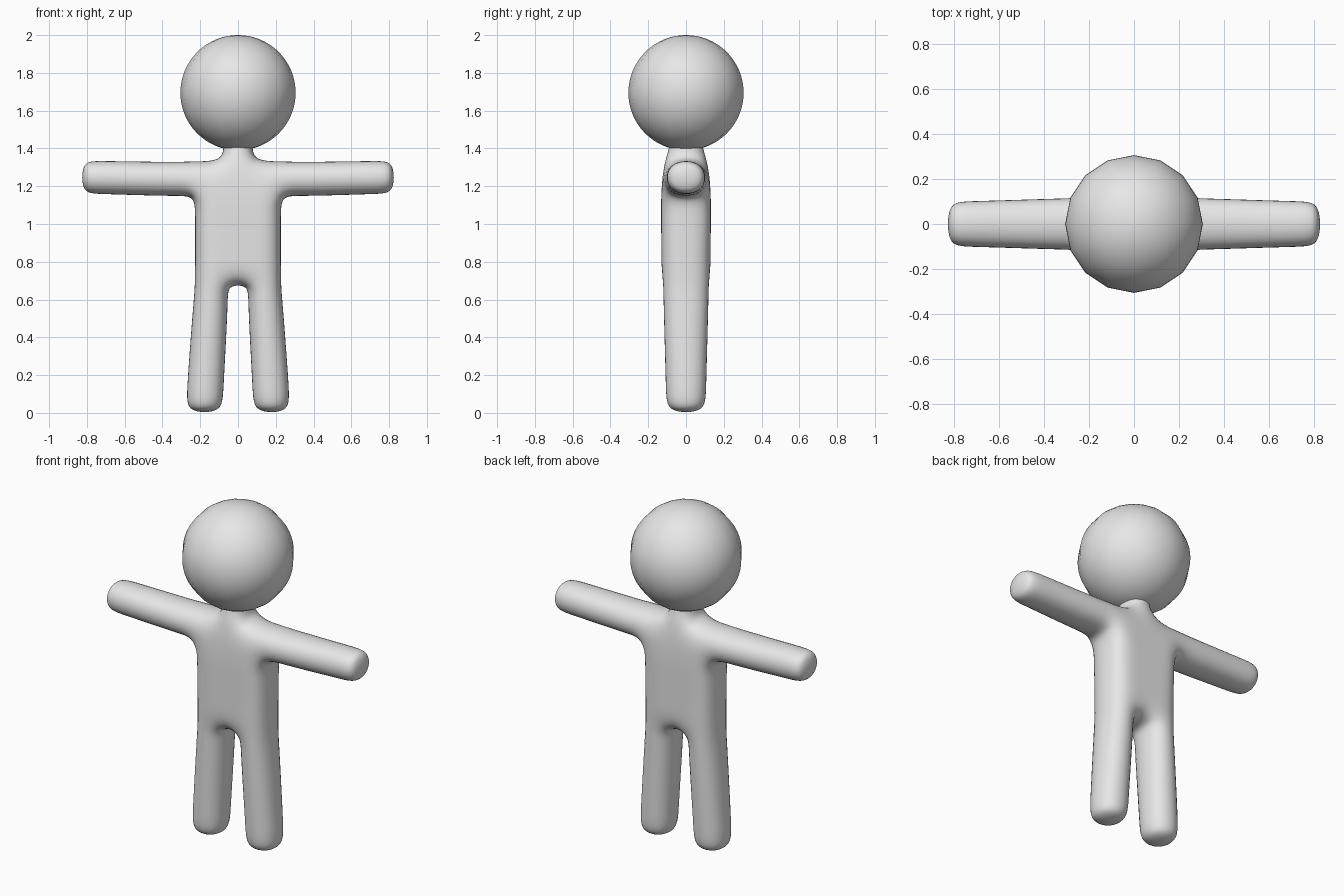
import bpy, bmesh, math

if "Cube" in bpy.data.objects:
    bpy.data.objects.remove(bpy.data.objects["Cube"])

grey = bpy.data.materials.new("light grey")
grey.diffuse_color = (0.8, 0.8, 0.8, 1)
grey.use_nodes = True
grey.node_tree.nodes["Principled BSDF"].inputs["Base Color"].default_value = grey.diffuse_color


def finish(bm, name):
    bmesh.ops.recalc_face_normals(bm, faces=bm.faces)
    for f in bm.faces:
        f.smooth = True
    mesh = bpy.data.meshes.new(name)
    bm.to_mesh(mesh)
    bm.free()
    mesh.materials.append(grey)
    obj = bpy.data.objects.new(name, mesh)
    bpy.context.collection.objects.link(obj)
    return obj


def tube(bm, ring, sections):
    """Continue a four-vertex ring through more sections and cap the end."""
    for coords in sections:
        new = [bm.verts.new(c) for c in coords]
        for i in range(4):
            j = (i + 1) % 4
            bm.faces.new((ring[i], ring[j], new[j], new[i]))
        ring = new
    bm.faces.new(ring)


def flat_ring(x0, x1, y, z):
    return [(x0, -y, z), (x1, -y, z), (x1, y, z), (x0, y, z)]


# Body cage: torso rows of (height, outer x, inner x, depth)
bm = bmesh.new()
rows = []
for z, a, b, y in [(0.67, 0.235, 0.05, 0.13), (0.85, 0.234, 0.06, 0.13),
                   (1.05, 0.233, 0.075, 0.132), (1.145, 0.235, 0.085, 0.132),
                   (1.34, 0.235, 0.09, 0.12)]:
    xs = (-a, -b, b, a)
    rows.append(([bm.verts.new((x, -y, z)) for x in xs],
                 [bm.verts.new((x, y, z)) for x in xs]))

for k, (low, high) in enumerate(zip(rows, rows[1:])):
    for side in (0, 1):
        for i in range(3):
            bm.faces.new((low[side][i], low[side][i + 1],
                          high[side][i + 1], high[side][i]))
    if k < 3:  # the top row stays open for the arms
        for i in (0, 3):
            bm.faces.new((low[0][i], low[1][i], high[1][i], high[0][i]))

# Shoulder tops and crotch
front, back = rows[-1]
for i in (0, 2):
    bm.faces.new((front[i], front[i + 1], back[i + 1], back[i]))
bf, bb = rows[0]
bm.faces.new((bf[1], bf[2], bb[2], bb[1]))

# Neck, ending inside the head
tube(bm, [front[1], front[2], back[2], back[1]],
     [flat_ring(-0.083, 0.083, 0.092, 1.41), flat_ring(-0.08, 0.08, 0.09, 1.5)])

for s, o, i in ((-1, 0, 1), (1, 3, 2)):
    # Legs
    tube(bm, [bf[i], bf[o], bb[o], bb[i]],
         [flat_ring(s * p, s * q, y, z) for p, q, y, z in
          [(0.043, 0.243, 0.13, 0.60), (0.07, 0.281, 0.115, 0.11),
           (0.074, 0.281, 0.113, -0.005)]])
    # Arms
    lf, lb = rows[3]
    tube(bm, [lf[o], lb[o], back[o], front[o]],
         [[(s * x, -y, z0), (s * x, y, z0), (s * x, y, z1), (s * x, -y, z1)]
          for x, y, z0, z1 in [(0.33, 0.123, 1.138, 1.335),
                               (0.74, 0.109, 1.152, 1.342),
                               (0.832, 0.107, 1.154, 1.341)]])

body = finish(bm, "body")
sub = body.modifiers.new("smooth", "SUBSURF")
sub.levels = sub.render_levels = 3

# Head
bm = bmesh.new()
bmesh.ops.create_uvsphere(bm, u_segments=16, v_segments=32, radius=0.305)
head = finish(bm, "head")
head.location.z = 1.695
